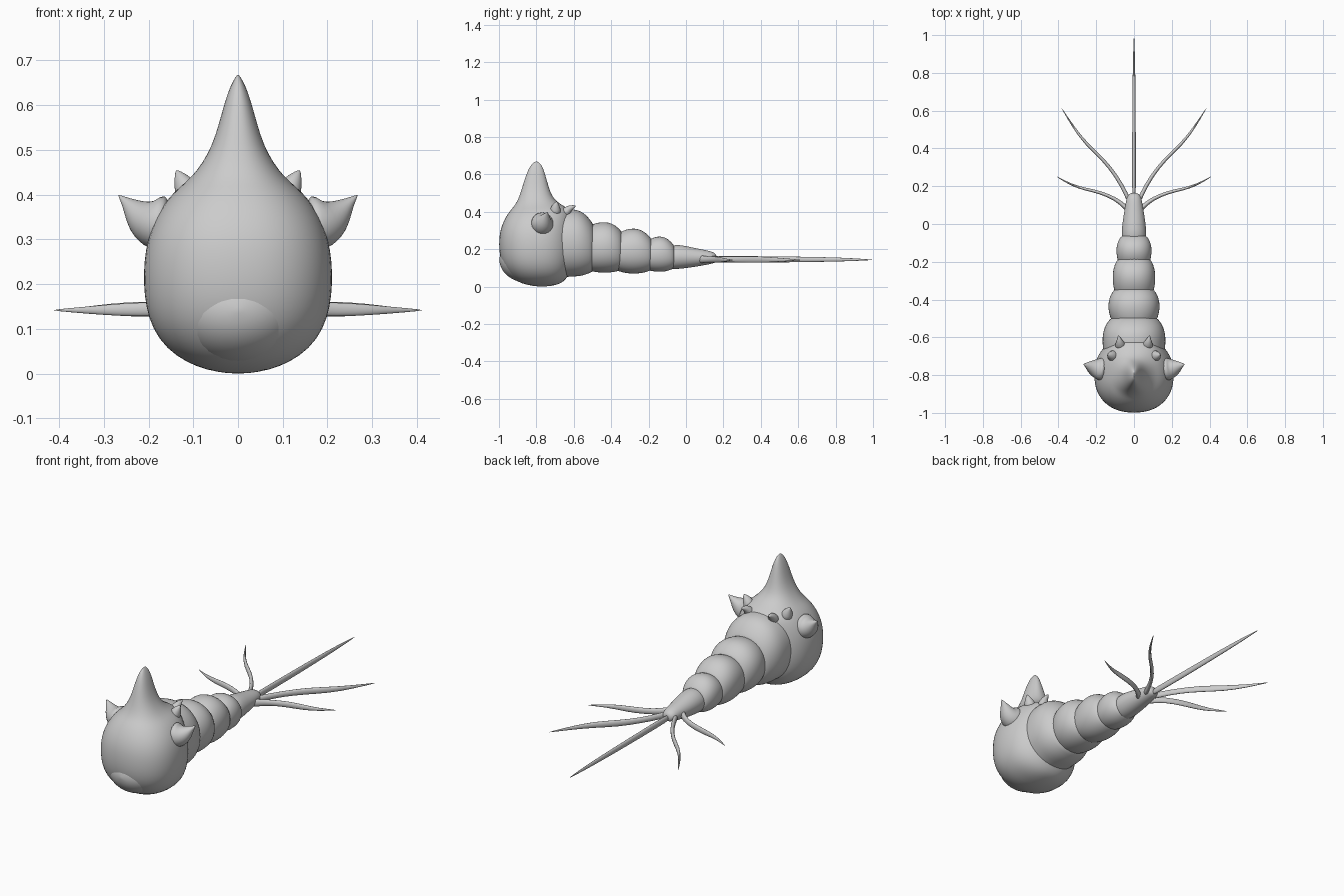
import bpy, bmesh, math
from mathutils import Vector

X, Y, Z = Vector((1, 0, 0)), Vector((0, 1, 0)), Vector((0, 0, 1))


def loft(name, rings, n=24, power=2.0, mirror=False):
    """Skin rings given as (centre, half-axis u, half-axis v) into a smooth solid."""
    bm = bmesh.new()
    loops = []
    for c, u, v in rings:
        loop = []
        for i in range(n):
            a = 2 * math.pi * i / n
            ca, sa = math.cos(a), math.sin(a)
            p = (Vector(c) + u * math.copysign(abs(ca) ** (2 / power), ca)
                 + v * math.copysign(abs(sa) ** (2 / power), sa))
            loop.append(bm.verts.new(p))
        loops.append(loop)
    for a, b in zip(loops, loops[1:]):
        for i in range(n):
            j = (i + 1) % n
            bm.faces.new((a[i], a[j], b[j], b[i]))
    bm.faces.new(loops[0])
    bm.faces.new(loops[-1])
    bmesh.ops.recalc_face_normals(bm, faces=bm.faces)
    for f in bm.faces:
        f.smooth = True
    me = bpy.data.meshes.new(name)
    bm.to_mesh(me)
    bm.free()
    ob = bpy.data.objects.new(name, me)
    bpy.context.collection.objects.link(ob)
    if mirror:
        ob.modifiers.new("mirror", 'MIRROR').use_mirror_merge = False
    sub = ob.modifiers.new("smooth", 'SUBSURF')
    sub.levels = sub.render_levels = 1
    return ob


def spike(name, path, radii, ref=Z, mirror=True, n=12):
    """Tapering spike along a path; radii are (sideways, along ref)."""
    pts = [Vector(p) for p in path]
    rings = []
    for i, p in enumerate(pts):
        t = (pts[min(i + 1, len(pts) - 1)] - pts[max(i - 1, 0)]).normalized()
        u = t.cross(ref).normalized()
        v = u.cross(t)
        rings.append((p, u * radii[i][0], v * radii[i][1]))
    return loft(name, rings, n, mirror=mirror)


# Head with tall crest horn: z, front y, back y, half width
head = [(0.0, -0.79, -0.75, 0.02), (0.008, -0.85, -0.69, 0.07),
        (0.025, -0.90, -0.655, 0.115), (0.055, -0.94, -0.63, 0.16),
        (0.10, -0.975, -0.61, 0.192), (0.15, -0.993, -0.60, 0.207),
        (0.20, -1.0, -0.595, 0.212), (0.25, -1.0, -0.597, 0.211),
        (0.30, -0.994, -0.60, 0.203), (0.35, -0.977, -0.605, 0.185),
        (0.395, -0.95, -0.61, 0.155), (0.42, -0.928, -0.63, 0.127),
        (0.44, -0.912, -0.672, 0.104), (0.47, -0.896, -0.708, 0.08),
        (0.51, -0.882, -0.727, 0.058), (0.56, -0.867, -0.742, 0.042),
        (0.61, -0.85, -0.756, 0.029), (0.645, -0.833, -0.769, 0.016),
        (0.664, -0.815, -0.785, 0.005), (0.668, -0.805, -0.795, 0.001)]
loft("head", [((0, (f + b) / 2, z), X * w, Y * (b - f) / 2)
              for z, f, b, w in head], 32, 2.25)

# Mouth plate bulging from the lower face
loft("mouth_plate", [((0, -0.84 + 0.158 * math.sin(a), 0.142),
                      X * 0.155 * math.cos(a), Z * 0.125 * math.cos(a))
                     for a in [math.radians(d) for d in range(-89, 90, 12)] + [-math.radians(-89.5)]],
     24)

# Overlapping body segments: start y, end y, (bottom, top, half width) at three stations
segments = [(-0.72, -0.49, (0.04, 0.41, 0.16), (0.052, 0.415, 0.168), (0.085, 0.325, 0.118)),
            (-0.53, -0.34, (0.085, 0.325, 0.115), (0.073, 0.346, 0.137), (0.09, 0.29, 0.10)),
            (-0.38, -0.18, (0.085, 0.28, 0.10), (0.068, 0.312, 0.114), (0.09, 0.25, 0.084)),
            (-0.22, -0.06, (0.09, 0.24, 0.08), (0.078, 0.269, 0.094), (0.10, 0.215, 0.066))]
for k, (y0, y1, a, m, e) in enumerate(segments):
    rings = []
    for t, w in ((0, 0), (0.05, 0), (0.22, 0.65), (0.42, 1), (0.62, 0.97),
                 (0.8, 0.7), (0.95, 0.2), (1, 0)):
        end = a if t < 0.42 else e
        lo, hi, wd = (p + (q - p) * w for p, q in zip(end, m))
        if t in (0, 1):
            wd *= 0.9
        rings.append(((0, y0 + (y1 - y0) * t, (lo + hi) / 2), X * wd, Z * (hi - lo) / 2))
    loft("body_segment_%d" % (k + 1), rings, 28, 2.15)

# Last tapering segment
tail = [(-0.11, 0.10, 0.20, 0.055), (-0.08, 0.092, 0.222, 0.066),
        (-0.03, 0.094, 0.225, 0.066), (0.05, 0.105, 0.205, 0.055),
        (0.12, 0.118, 0.193, 0.043), (0.15, 0.125, 0.183, 0.036),
        (0.165, 0.133, 0.168, 0.02)]
loft("tail_base", [((0, y, (a + b) / 2), X * w, Z * (b - a) / 2)
                   for y, a, b, w in tail], 24)

# Tail filaments
spike("tail_spine", [(0, y, z) for y, z in
                     ((0.12, .147), (0.25, .146), (0.5, .145), (0.75, .145), (0.9, .144), (1.0, .143))],
      [(.010, .018), (.010, .018), (.010, .017), (.008, .013), (.005, .008), (.001, .001)],
      mirror=False)
spike("long_filament", [(0.02, 0.11, .147), (0.045, 0.165, .146), (0.09, 0.25, .145),
                        (0.165, 0.345, .144), (0.25, 0.42, .144), (0.32, 0.51, .143), (0.39, 0.625, .142)],
      [(.012, .018), (.011, .017), (.010, .015), (.009, .018), (.009, .017), (.006, .010), (.001, .001)])
spike("short_filament", [(0.02, 0.06, .147), (0.05, 0.095, .146), (0.10, 0.135, .145),
                         (0.18, 0.168, .144), (0.26, 0.185, .143), (0.33, 0.205, .142), (0.416, 0.255, .142)],
      [(.014, .022), (.013, .020), (.010, .015), (.009, .017), (.008, .015), (.006, .009), (.001, .001)])

# Side horns
spike("side_horn", [(0.15, -0.77, .335), (0.185, -0.768, .335), (0.207, -0.762, .343),
                    (0.228, -0.755, .361), (0.248, -0.747, .382), (0.268, -0.742, .40)],
      [(.068, .068), (.062, .065), (.050, .050), (.034, .032), (.017, .013), (.001, .001)])

# Small crown bumps behind the horn
spike("crown_bump_outer", [(0.105, -0.70, .385), (0.118, -0.698, .42), (0.13, -0.695, .44), (0.138, -0.69, .455)],
      [(.036, .036), (.027, .028), (.015, .016), (.002, .002)], ref=Y)
spike("crown_bump_inner", [(0.07, -0.65, .385), (0.074, -0.635, .408), (0.078, -0.615, .424), (0.082, -0.588, .432)],
      [(.034, .03), (.026, .024), (.015, .015), (.002, .002)], ref=Z)
